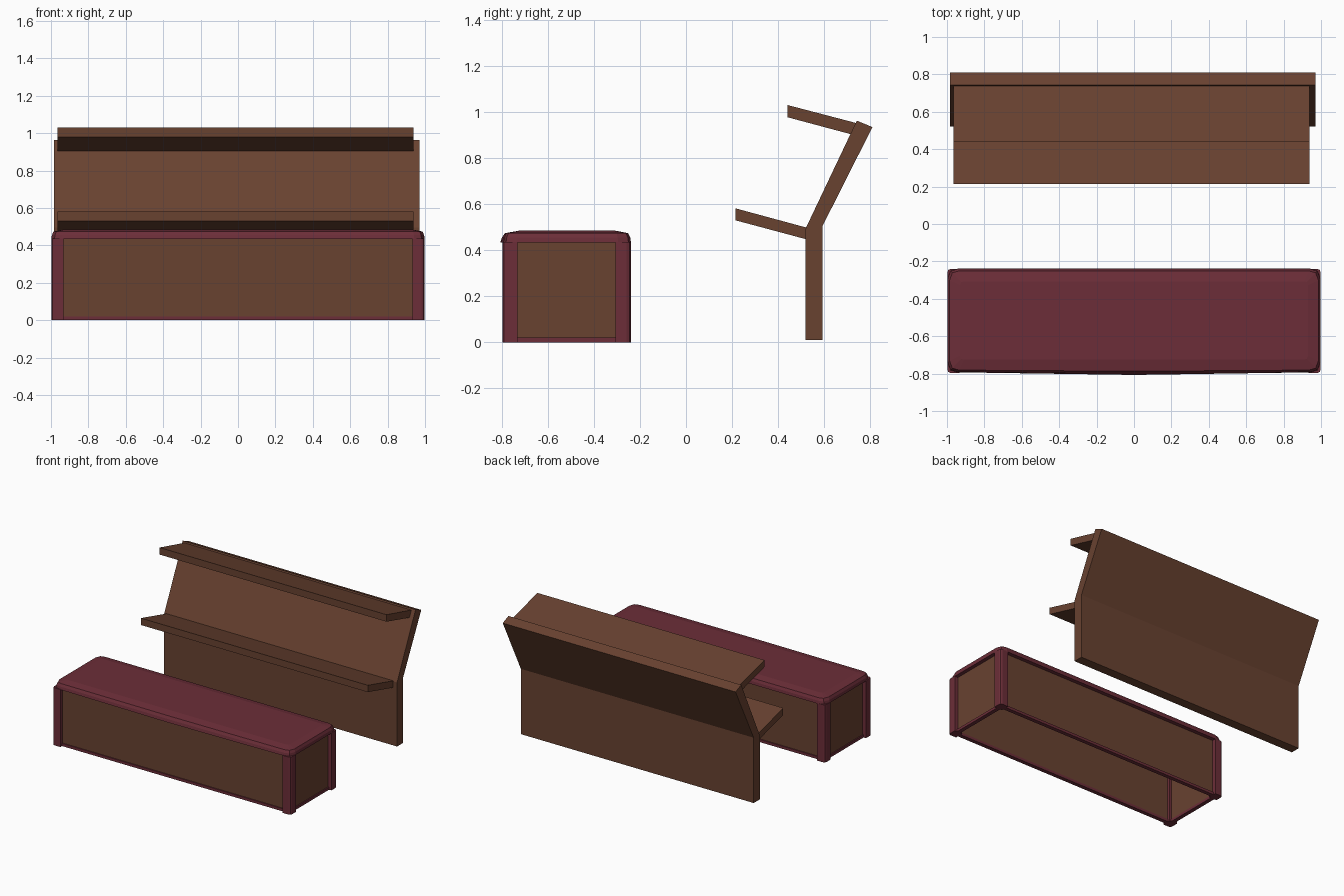
import bpy, bmesh

if "Cube" in bpy.data.objects:
    bpy.data.objects.remove(bpy.data.objects["Cube"])


def material(name, rgb):
    m = bpy.data.materials.new(name)
    m.diffuse_color = (*rgb, 1)
    m.use_nodes = True
    m.node_tree.nodes["Principled BSDF"].inputs["Base Color"].default_value = m.diffuse_color
    return m


MAROON = material("maroon", (0.150, 0.027, 0.040))
BROWN = material("wood brown", (0.140, 0.054, 0.030))


def loft(name, rings, mat):
    """Closed solid through a stack of equal-sized vertex rings."""
    bm = bmesh.new()
    vs = [[bm.verts.new(p) for p in r] for r in rings]
    n = len(vs[0])
    for a, b in zip(vs, vs[1:]):
        for i in range(n):
            j = (i + 1) % n
            bm.faces.new((a[i], a[j], b[j], b[i]))
    bm.faces.new(vs[0][::-1])
    bm.faces.new(vs[-1])
    bmesh.ops.recalc_face_normals(bm, faces=bm.faces)
    me = bpy.data.meshes.new(name)
    bm.to_mesh(me)
    bm.free()
    me.materials.append(mat)
    ob = bpy.data.objects.new(name, me)
    bpy.context.collection.objects.link(ob)
    return ob


def box(name, x0, x1, y0, y1, z0, z1, mat):
    pts = [(x0, y0), (x1, y0), (x1, y1), (x0, y1)]
    return loft(name, [[(x, y, z) for x, y in pts] for z in (z0, z1)], mat)


def board(name, yz, x0, x1, mat):
    return loft(name, [[(x, y, z) for y, z in yz] for x in (x0, x1)], mat)


# Bench seat: softly rounded slab whose front edge bows outward
def seat_ring(inset, z, bow, c):
    x, yf, yb = 1.0 - inset, -0.795 + inset, -0.237 - inset
    right = [(x - c, yf), (x - c * 0.3, yf + c * 0.2), (x, yf + c),
             (x, yb - c), (x - c * 0.3, yb - c * 0.2), (x - c, yb)]
    left = [(-px, py) for px, py in reversed(right)]
    return [(px, py, z) for px, py in [(0, yf - bow)] + right + left]


loft("bench_seat", [seat_ring(0.002, 0.433, 0.014, 0.055),
                    seat_ring(0.005, 0.455, 0.010, 0.055),
                    seat_ring(0.014, 0.474, 0.006, 0.05),
                    seat_ring(0.07, 0.485, 0.0, 0.02)], MAROON)

# Bench corner posts with a chamfered outer edge
P, C = 0.066, 0.018
for sx in (-1, 1):
    for yo, sy, label in ((-0.797, 1, "front"), (-0.24, -1, "back")):
        prof = [(1 - C, 0), (1 - C * 0.3, C * 0.3), (1, C), (1, P), (1 - P, P), (1 - P, 0)]
        loft(f"{label}_post", [[(sx * (x - 0.002), yo + sy * d, z) for x, d in prof]
                               for z in (0, 0.436)], MAROON)

# Bench side panels and bottom rails, recessed between the posts
for y, label in ((-0.797, "front"), (-0.24, "back")):
    s = 1 if label == "front" else -1
    a, b = sorted((y + s * 0.028, y + s * 0.046))
    box(f"{label}_panel", -0.94, 0.94, a, b, 0.02, 0.436, BROWN)
    a, b = sorted((y + s * 0.02, y + s * 0.05))
    box(f"{label}_rail", -0.94, 0.94, a, b, 0.0, 0.02, MAROON)
for s in (-1, 1):
    a, b = sorted((s * 0.97, s * 0.952))
    box("end_panel", a, b, -0.74, -0.30, 0.02, 0.436, BROWN)
    a, b = sorted((s * 0.978, s * 0.948))
    box("end_rail", a, b, -0.74, -0.30, 0.0, 0.02, MAROON)

# Screen behind the bench: upright board with a leaning upper board
board("upright_board", [(0.52, 0.01), (0.593, 0.01), (0.593, 0.505), (0.52, 0.495)],
      -0.983, 0.97, BROWN)
board("leaning_board", [(0.52, 0.495), (0.593, 0.505), (0.81, 0.935), (0.742, 0.963)],
      -0.983, 0.97, BROWN)

# Tilted shelves
board("lower_shelf", [(0.215, 0.53), (0.525, 0.447), (0.525, 0.498), (0.215, 0.582)],
      -0.966, 0.938, BROWN)
board("upper_shelf", [(0.44, 0.978), (0.72, 0.903), (0.738, 0.953), (0.44, 1.031)],
      -0.966, 0.938, BROWN)
